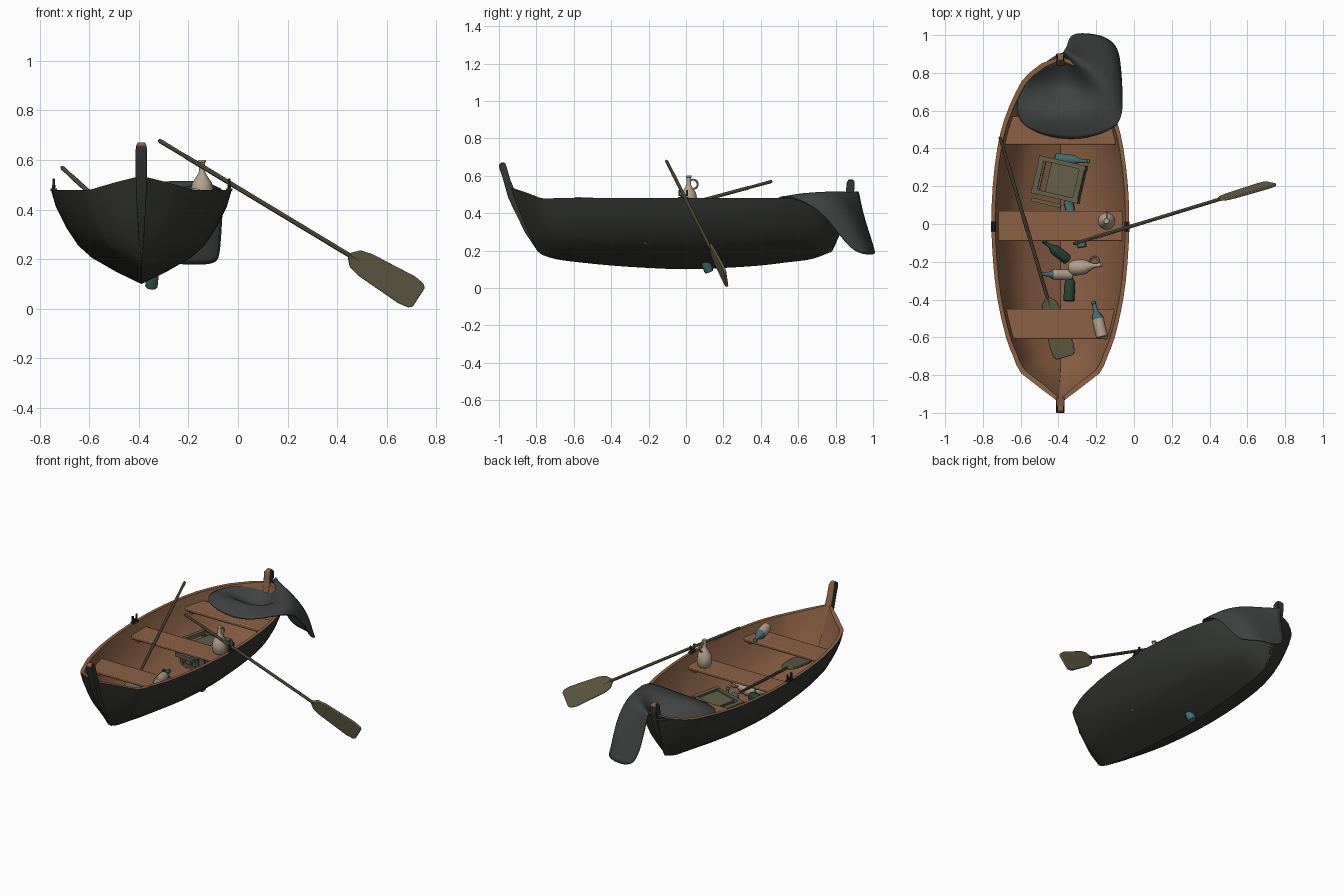
import bpy, bmesh, math
from mathutils import Matrix, Vector as V

if "Cube" in bpy.data.objects:
    bpy.data.objects.remove(bpy.data.objects["Cube"])

CX = -0.39  # boat centre line


def mat(name, r, g, b):
    m = bpy.data.materials.new(name)
    lin = [((c / 255 + 0.055) / 1.055) ** 2.4 for c in (r, g, b)]
    m.diffuse_color = (*lin, 1)
    m.use_nodes = True
    m.node_tree.nodes["Principled BSDF"].inputs["Base Color"].default_value = m.diffuse_color
    return m


HULL = mat("dark hull paint", 53, 55, 50)
WOOD = mat("brown wood", 139, 97, 69)
CLOTH = mat("grey cloth", 64, 67, 66)
OAR = mat("olive oar wood", 105, 99, 74)
CRATE = mat("crate wood", 99, 95, 72)
TEAL = mat("teal glass", 70, 111, 112)
GREEN = mat("green glass", 36, 68, 50)
CREAM = mat("cream clay", 178, 162, 142)
METAL = mat("dark metal", 46, 46, 44)


def make(name, verts, faces, mats, rule=None, angle=35, bevel=0):
    me = bpy.data.meshes.new(name)
    me.from_pydata([tuple(v) for v in verts], [], faces)
    bm = bmesh.new()
    bm.from_mesh(me)
    bmesh.ops.recalc_face_normals(bm, faces=bm.faces)
    bm.to_mesh(me)
    bm.free()
    for m in mats:
        me.materials.append(m)
    if rule:
        for p in me.polygons:
            p.material_index = rule(p)
    me.shade_smooth()
    me.set_sharp_from_angle(angle=math.radians(angle))
    ob = bpy.data.objects.new(name, me)
    bpy.context.collection.objects.link(ob)
    if bevel:
        b = ob.modifiers.new("bevel", 'BEVEL')
        b.width, b.segments = bevel, 2
    return ob


def frame(x, y, z, o):
    return Matrix.Translation(o) @ Matrix((x, y, z)).transposed().to_4x4()


def prism(name, pts, half, M, mats, width=lambda a, b: 1, **kw):
    n = len(pts)
    vs = [M @ V((a, s * half * width(a, b), b)) for s in (-1, 1) for a, b in pts]
    fs = [list(range(n)), list(range(n, 2 * n))]
    fs += [[i, (i + 1) % n, n + (i + 1) % n, n + i] for i in range(n)]
    return make(name, vs, fs, mats, **kw)


def loft(rings):
    n = len(rings[0])
    vs = [p for r in rings for p in r]
    fs = [[i * n + j, i * n + (j + 1) % n, (i + 1) * n + (j + 1) % n, (i + 1) * n + j]
          for i in range(len(rings) - 1) for j in range(n)]
    return vs, fs + [list(range(n)), list(range(len(vs) - n, len(vs)))]


def lathe(name, base, tip, prof, mats, n=12, rule=None):
    base, tip = V(base), V(tip)
    M = Matrix.Translation(base) @ (tip - base).to_track_quat('Z', 'Y').to_matrix().to_4x4()
    L = (tip - base).length
    rings = [[M @ V((r * math.cos(2 * math.pi * k / n), r * math.sin(2 * math.pi * k / n), h * L))
              for k in range(n)] for r, h in prof]
    return make(name, *loft(rings), mats, rule=rule)


# hull: stations of (sheer y, half width, sheer z, keel y, keel z), rounded by a spline behind the bow
ST = [(-.945, .006, .535, -.78, .185), (-.87, .105, .51, -.765, .175), (-.79, .208, .48, -.72, .16),
      (-.7, .25, .48, -.66, .148), (-.6, .288, .48, -.58, .138), (-.4, .333, .48, -.4, .12),
      (-.2, .356, .48, -.2, .107), (0, .365, .48, 0, .1), (.2, .358, .48, .2, .107),
      (.4, .334, .48, .4, .12), (.55, .298, .48, .53, .136), (.7, .235, .48, .65, .15),
      (.8, .165, .48, .72, .17), (.885, .006, .50, .78, .195)]
PROF = [(0, 0), (.13, .28), (.28, .55), (.41, .70), (.6, .83), (.82, .945), (1, 1)]
fine = []
for i, s in enumerate(ST):
    fine.append(s)
    if 2 <= i < len(ST) - 2:
        fine.append([(9 * (p + q) - o - r) / 16 for o, p, q, r in zip(ST[i - 1], s, ST[i + 1], ST[i + 2])])
    elif i == len(ST) - 2:
        fine.append((.85, .1, .487, .75, .182))


def section(s, inset):
    ys, w, zs, yk, zk = s
    zk += inset
    w = max(w - inset, .001)
    half = [(w * f, (yk + (ys - yk) * h ** .8) * (1 - inset), zk + (zs - zk) * h) for h, f in PROF]
    return [V((CX - x, y, z)) for x, y, z in half[::-1]] + [V((CX + x, y, z)) for x, y, z in half[1:]]


rings = [section(s, 0) + section(s, .02)[::-1] for s in fine]
verts, faces = loft(rings)
NS = len(rings[0])
outer = [0 if i % NS < NS // 2 - 1 else 1 for i in range(len(faces) - 2)] + [0, 0]
make("hull", verts, faces, [HULL, WOOD], rule=lambda p: outer[p.index], angle=25)

# stem posts, brown on the inner and top faces, thinning into the keel and at the tip
SIDE = frame((0, 1, 0), (1, 0, 0), (0, 0, 1), (CX, 0, 0))
bow = [(-.79, .19), (-.86, .295), (-.95, .48), (-.975, .57), (-.998, .64), (-1.0, .658), (-.987, .672),
       (-.968, .67), (-.96, .65), (-.94, .58), (-.915, .52), (-.83, .3), (-.76, .195)]
stern = [(.775, .19), (.83, .30), (.89, .46), (.902, .54), (.902, .565), (.893, .58), (.87, .58), (.86, .565),
         (.857, .54), (.85, .47), (.79, .3), (.74, .195)]
for name, pts, s, top in [("bow_post", bow, 1, .66), ("stern_post", stern, -1, .57)]:
    prism(name, pts, .023, SIDE, [HULL, WOOD], bevel=.006,
          width=lambda a, b: .6 if b > top else min(1, max(.15, (b - .17) / .25)),
          rule=lambda p: int(abs(p.normal.x) < .5 and (p.normal.y * s > .3 or p.normal.z > .5)))

# seats, tapered to the hull, each with a thin cleat below its ends
for name, y0, h0, y1, h1 in [("front_seat", -.61, .255, -.45, .295), ("middle_seat", -.09, .333, .07, .333),
                             ("rear_seat", .42, .30, .57, .265)]:
    M = frame((1, 0, 0), (0, 0, 1), (0, 1, 0), (CX, 0, .413))
    prism(name, [(-h0, y0), (h0, y0), (h1, y1), (-h1, y1)], .012, M, [WOOD], bevel=.006)
    for s in (-1, 1):
        a, b = s * (h0 - .035), s * (h1 - .035)
        M2 = frame((1, 0, 0), (0, 0, 1), (0, 1, 0), (CX, 0, .393))
        prism(name + "_cleat", [(a - .015, y0 + .02), (a + .015, y0 + .02), (b + .015, y1 - .02),
                                (b - .015, y1 - .02)], .01, M2, [WOOD])


# oars: round shaft with a thin chamfered blade
def oar(name, a, b, roll):
    a, b = V(a), V(b)
    d = (b - a).normalized()
    L = (b - a).length
    side = d.cross(V((0, 0, 1))).normalized()
    up = side.cross(d)
    w = up * math.cos(roll) + side * math.sin(roll)
    nrm = w.cross(d)
    lathe(name + "_shaft", a, b - d * .25, [(.007, 0), (.009, .01), (.008, .12), (.0095, .14), (.0095, .9),
                                            (.006, 1)], [OAR], n=8)
    half = [(.009, L - .34), (.04, L - .31), (.052, L - .26), (.064, L - .06), (.058, L - .015), (.045, L)]
    prism(name + "_blade", half + [(-x, z) for x, z in half[::-1]], .007, frame(w, nrm, d, a), [OAR], bevel=.004)


oar("right_oar", (-.32, -.105, .68), (.729, .215, .047), .28)
oar("left_oar", (-.71, .46, .57), (-.365, -.705, .255), math.pi / 2)

# oarlocks: pad, pin and two prongs
for s in (-1, 1):
    x = CX + s * .354
    for part, dy, z0, z1, hx, hy in [("pad", 0, .475, .486, .013, .028), ("pin", 0, .485, .50, .007, .014),
                                     ("prong", -.02, .492, .525, .005, .006), ("prong", .02, .492, .525, .005, .006)]:
        M = frame((1, 0, 0), (0, 1, 0), (0, 0, 1), (x, -.015 + dy, 0))
        prism("oarlock_" + part, [(-hx, z0), (hx, z0), (hx, z1), (-hx, z1)], hy, M, [METAL], bevel=.002)


# bottles and jugs
def bottle(name, base, tip, r, mats, split=.6):
    L = (V(tip) - V(base)).length
    prof = [(r * .8, 0), (r, .03), (r, .52), (r * .85, .6), (r * .42, .72), (r * .34, .93), (r * .45, .94), (r * .42, 1)]
    ax = (V(tip) - V(base)).normalized()
    lathe(name, base, tip, prof, mats,
          rule=lambda p: int(len(mats) > 1 and (p.center - V(base)).dot(ax) / L > split))


def jug(name, base, tip, r, side):
    lathe(name, base, tip, [(r * .7, 0), (r * .95, .1), (r, .3), (r * .85, .48), (r * .4, .66), (r * .25, .74),
                            (r * .25, .94), (r * .36, .96), (r * .3, 1)], [CREAM], n=14)
    base, tip, side = V(base), V(tip), V(side)
    ax = (tip - base).normalized()
    c = base.lerp(tip, .74) + side * (r * .5)
    nb = side.cross(ax)
    rings = []
    for k in range(13):
        t = 2 * math.pi * k / 12
        out = side * math.cos(t) + ax * math.sin(t)
        rings.append([c + out * (.025 + .005 * math.cos(u * math.pi / 3)) + nb * (.005 * math.sin(u * math.pi / 3))
                      for u in range(6)])
    make(name + "_handle", *loft(rings), [CREAM])


jug("standing_jug", (-.145, .015, .425), (-.145, .015, .60), .046, (0, 1, 0))
jug("lying_jug", (-.34, -.235, .21), (-.165, -.215, .25), .042, (0, 1, 0))
bottle("seat_bottle", (-.168, -.60, .455), (-.215, -.41, .45), .031, [CREAM, TEAL], .5)
bottle("labelled_bottle", (-.33, -.27, .20), (-.50, -.265, .275), .028, [CREAM, TEAL], .6)
bottle("green_bottle", (-.35, -.19, .2), (-.48, -.09, .26), .028, [GREEN])
bottle("green_bottle", (-.345, -.41, .2), (-.335, -.23, .2), .029, [GREEN])
bottle("teal_bottle", (-.42, .35, .25), (-.235, .33, .27), .026, [TEAL])
bottle("leaning_bottle", (-.35, .125, .085), (-.325, .025, .34), .026, [TEAL])
bottle("hidden_bottle", (-.275, -.125, .21), (-.31, .04, .21), .025, [TEAL])

# crate tipped on its side, open towards the left
CM = Matrix.Translation((-.395, .235, .275)) @ Matrix.Rotation(math.radians(-13), 4, 'Z') \
    @ Matrix.Rotation(math.radians(-4), 4, 'Y')


def slat(cx, cy, cz, hx, hy, hz, name="crate_slat"):
    prism(name, [(-hx, -hz), (hx, -hz), (hx, hz), (-hx, hz)], hy, CM @ Matrix.Translation((cx, cy, cz)), [CRATE])


for sy in (-1, 1):
    for sz in (-1, 1):
        slat(0, sy * .09, sz * .075, .125, .012, .012, "crate_rail")
    for sx in (-1, 1):
        slat(sx * .115, sy * .09, 0, .012, .013, .085, "crate_post")
    for k in (-1, 0, 1):
        slat(k * .062, sy * .09, 0, .022, .006, .07)
for sz in (-1, 1):
    for sx in (-1, 1):
        slat(sx * .11, 0, sz * .078, .014, .1, .012, "crate_rail")
    slat(.025, 0, sz * .07, .08, .085, .006, "crate_panel")
for k in (-1, 0, 1):
    slat(.118, 0, k * .045, .006, .085, .018)
slat(-.04, -.135, .0, .08, .01, .012, "loose_slat")

# cloth draped over the stern and hanging outside on the right
ROWS = [[(-.60, .52, .45), (-.635, .62, .46), (-.58, .77, .47), (-.42, .89, .48)],
        [(-.43, .45, .44), (-.44, .60, .52), (-.44, .71, .32), (-.39, .90, .48)],
        [(-.25, .45, .44), (-.27, .61, .50), (-.29, .72, .34), (-.37, .91, .49)],
        [(-.11, .50, .49), (-.11, .63, .52), (-.20, .77, .55), (-.37, .92, .53)],
        [(-.06, .56, .49), (-.06, .68, .47), (-.12, .82, .49), (-.36, .93, .46)],
        [(-.065, .73, .42), (-.07, .81, .37), (-.10, .91, .36), (-.35, .96, .34)],
        [(-.075, .86, .22), (-.09, .94, .18), (-.16, 1.0, .18), (-.33, 1.015, .18)]]
cv = [p for r in ROWS for p in r]
cf = [[i * 4 + j, i * 4 + j + 1, i * 4 + j + 5, i * 4 + j + 4] for i in range(6) for j in range(3)]
cloth = make("draped_cloth", cv, cf, [CLOTH], angle=180)
sub = cloth.modifiers.new("smooth", 'SUBSURF')
sub.levels = sub.render_levels = 3
thick = cloth.modifiers.new("thickness", 'SOLIDIFY')
thick.thickness, thick.offset = .008, 0
